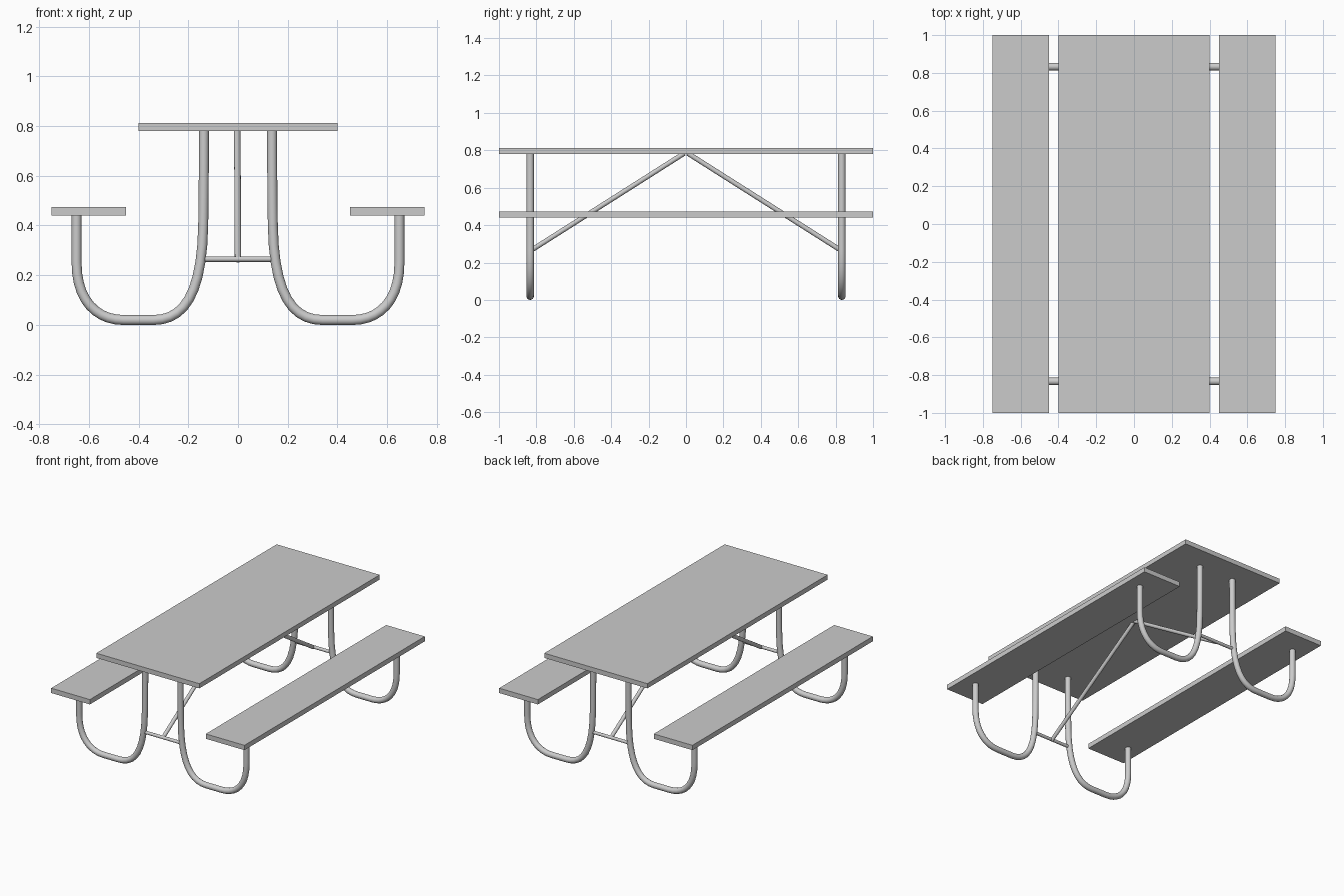
import bpy

if "Cube" in bpy.data.objects:
    bpy.data.objects.remove(bpy.data.objects["Cube"])

LEG_Y = 0.833


def board(name, x, z0, z1, width):
    bpy.ops.mesh.primitive_cube_add(size=1, location=(x, 0, (z0 + z1) / 2))
    ob = bpy.context.object
    ob.name = ob.data.name = name
    ob.scale = (width, 2.0, z1 - z0)
    bpy.ops.object.transform_apply(location=False, rotation=False, scale=True)
    return ob


def pipe(name, points, radius):
    """points: list of (left handle, position, right handle)"""
    cu = bpy.data.curves.new(name, 'CURVE')
    cu.dimensions = '3D'
    cu.bevel_depth = radius
    cu.bevel_resolution = 6
    cu.resolution_u = 10
    cu.use_fill_caps = True
    sp = cu.splines.new('BEZIER')
    sp.bezier_points.add(len(points) - 1)
    for bp, (hl, co, hr) in zip(sp.bezier_points, points):
        bp.handle_left_type = bp.handle_right_type = 'FREE'
        bp.handle_left, bp.co, bp.handle_right = hl, co, hr
    ob = bpy.data.objects.new(name, cu)
    bpy.context.collection.objects.link(ob)
    return ob


def straight_pipe(name, a, b, radius):
    ob = pipe(name, [(a, a, a), (b, b, b)], radius)
    ob.data.splines[0].type = 'POLY'
    return ob


# Table top and the two bench seats
board("table_top", 0, 0.78, 0.813, 0.8)
for side, s in (("left", -1), ("right", 1)):
    board(f"{side}_seat", s * 0.6, 0.44, 0.474, 0.3)

# Bent tube profile (x, z) from seat, under the floor bend, up to table top:
# each entry is left handle, point, right handle
PROFILE = [
    ((0.649, 0.44), (0.649, 0.44), (0.649, 0.38)),
    ((0.649, 0.31), (0.649, 0.25), (0.649, 0.10)),
    ((0.57, 0.02), (0.46, 0.02), (0.42, 0.02)),
    ((0.38, 0.02), (0.34, 0.02), (0.22, 0.02)),
    ((0.145, 0.12), (0.140, 0.40), (0.138, 0.52)),
    ((0.137, 0.66), (0.137, 0.78), (0.137, 0.78)),
]

for end, e in (("front", -1), ("back", 1)):
    y = e * LEG_Y
    # Bent tube legs
    for side, s in (("left", -1), ("right", 1)):
        pipe(f"{end}_{side}_leg",
             [[(s * x, y, z) for x, z in knot] for knot in PROFILE], 0.02)
    # Crossbar between the legs
    straight_pipe(f"{end}_crossbar", (-0.143, y, 0.265), (0.143, y, 0.265), 0.011)
    # Diagonal brace up to the middle of the table top
    straight_pipe(f"{end}_brace", (0, y, 0.262), (-0.003, e * 0.008, 0.785), 0.013)
